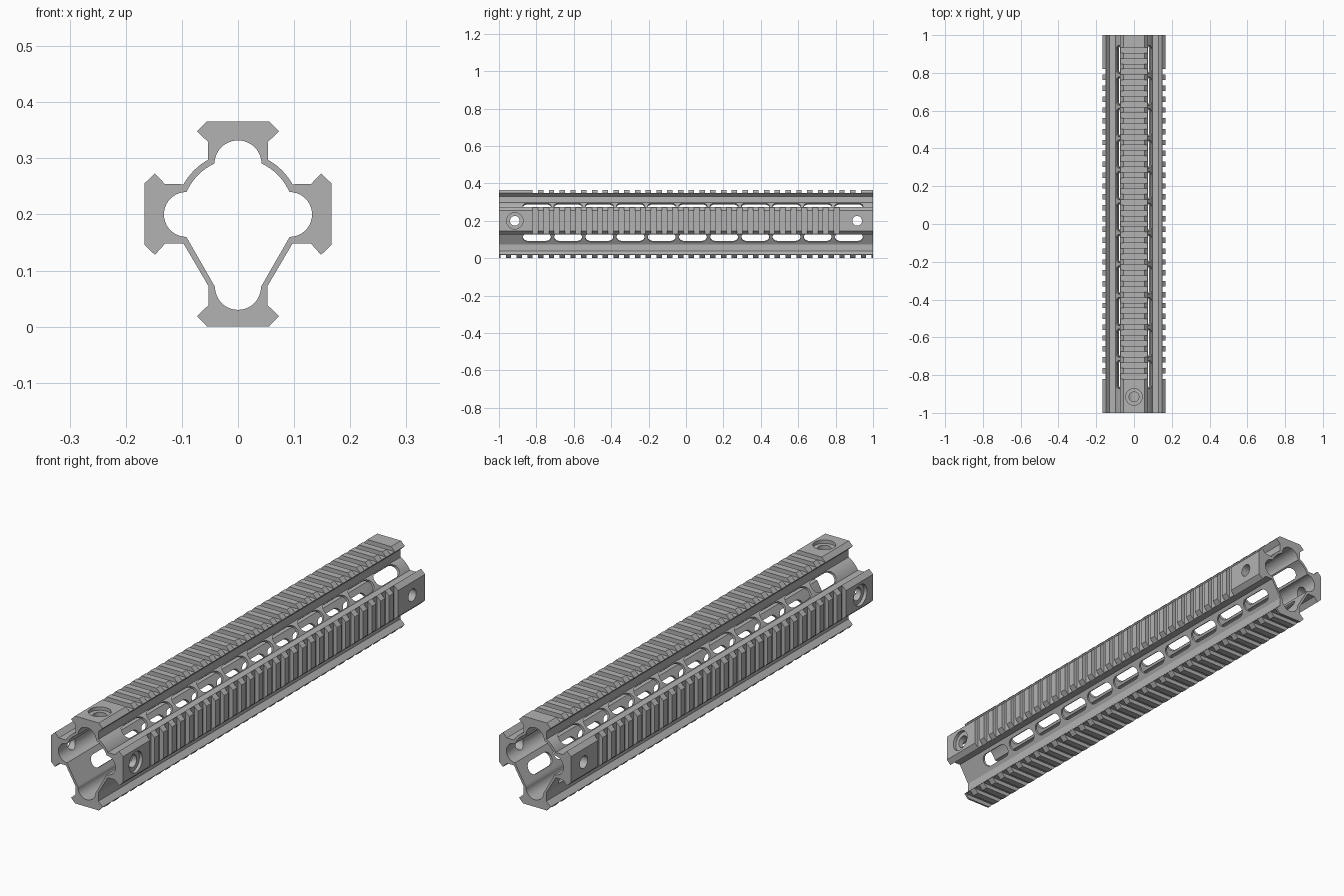
import bpy, bmesh, math
from mathutils import Matrix, Vector

if "Cube" in bpy.data.objects:
    bpy.data.objects.remove(bpy.data.objects["Cube"])

CZ = 0.2          # bore axis height
PITCH = 0.0575    # rail tooth spacing
GROOVE = 0.029    # rail groove width
DEPTH = 0.017     # rail groove depth


def arc(cx, cz, r, a0, a1, n):
    """Points on an arc, angles in degrees from +x."""
    out = []
    for i in range(n + 1):
        a = math.radians(a0 + (a1 - a0) * i / n)
        out.append((cx + r * math.cos(a), cz + r * math.sin(a)))
    return out


def mirrored(half):
    """Close a right-half profile by reflecting it across x = 0."""
    return half + [(-x, z) for x, z in reversed(half) if abs(x) > 1e-5]


def prism(bm, pts, y0, y1, matrix=Matrix()):
    """Extrude a closed (x, z) outline along y."""
    a = [bm.verts.new(matrix @ Vector((x, y0, z))) for x, z in pts]
    b = [bm.verts.new(matrix @ Vector((x, y1, z))) for x, z in pts]
    bm.faces.new(a)
    bm.faces.new(b[::-1])
    for i in range(len(pts)):
        j = (i + 1) % len(pts)
        bm.faces.new((a[i], b[i], b[j], a[j]))


def make_object(name, bm):
    bmesh.ops.recalc_face_normals(bm, faces=bm.faces)
    mesh = bpy.data.meshes.new(name)
    bm.to_mesh(mesh)
    bm.free()
    obj = bpy.data.objects.new(name, mesh)
    bpy.context.collection.objects.link(obj)
    return obj


def cut(target, name, bm):
    """Subtract a temporary cutter from the target."""
    cutter = make_object(name, bm)
    cutter.hide_render = True
    mod = target.modifiers.new(name, 'BOOLEAN')
    mod.operation, mod.solver, mod.object = 'DIFFERENCE', 'EXACT', cutter
    bpy.context.view_layer.update()
    graph = bpy.context.evaluated_depsgraph_get()
    mesh = bpy.data.meshes.new_from_object(target.evaluated_get(graph))
    target.modifiers.clear()
    target.data = mesh
    bpy.data.objects.remove(cutter)


# Outer profile: four rails joined by a curved top and tapered lower walls
outer = [(0, 0.366), (0.055, 0.366), (0.073, 0.348), (0.053, 0.329)]
outer += arc(0, CZ, 0.111, 61, 29, 8)
outer += [(0.13, 0.254), (0.148, 0.273), (0.167, 0.255),
          (0.167, 0.146), (0.148, 0.128), (0.13, 0.148), (0.097, 0.148),
          (0.053, 0.073), (0.053, 0.038), (0.073, 0.019), (0.055, 0), (0, 0)]

# Bore profile: a round lobe behind each rail
inner = arc(0, 0.29, 0.042, 90, 0, 12) + arc(0, CZ, 0.1, 65, 27, 8)
inner += arc(0.092, CZ, 0.04, 90, -90, 20) + arc(0, 0.071, 0.041, 0, -90, 12)

bm = bmesh.new()
prism(bm, mirrored(outer), -1, 1)
handguard = make_object("rail_handguard", bm)
bm = bmesh.new()
prism(bm, mirrored(inner), -1.1, 1.1)
cut(handguard, "bore_cutter", bm)


# Cross grooves on the rails
def grooves(bm, first, last, size, place):
    for i in range(first, last + 1):
        pos = place(i * PITCH)
        bmesh.ops.create_cube(bm, size=1, matrix=Matrix.Translation(pos) @ Matrix.Diagonal((*size, 1)))


T = 0.1
bm = bmesh.new()
for s in (-1, 1):
    grooves(bm, -14, 14, (T, GROOVE, 0.2),
            lambda y: Vector((s * (0.167 - DEPTH + T / 2), y, CZ)))
grooves(bm, -14, 16, (0.2, GROOVE, T), lambda y: Vector((0, y, 0.366 - DEPTH + T / 2)))
grooves(bm, -17, 17, (0.2, GROOVE, T), lambda y: Vector((0, y, DEPTH - T / 2)))
cut(handguard, "groove_cutter", bm)

# Rounded vent slots through the upper and lower walls, both sides
slot = arc(0.048, 0, 0.027, -90, 90, 10) + arc(-0.048, 0, 0.027, 90, 270, 10)
bm = bmesh.new()
for s in (-1, 1):
    for x, z, tilt in ((0.074, 0.274, 45), (0.0725, 0.113, -31)):
        normal = Vector((s * math.cos(math.radians(tilt)), 0, math.sin(math.radians(tilt))))
        along = Vector((0, 1, 0))
        up = along.cross(normal)
        basis = Matrix((along, normal, up)).transposed().to_4x4()
        for i in range(11):
            spot = Matrix.Translation((s * x, -0.797 + i * 0.1668, z))
            prism(bm, slot, -0.022, 0.022, spot @ basis)
cut(handguard, "slot_cutter", bm)


# Mounting holes: counterbored in front, plain at the rear of the sides
def hole(bm, y, r, start, end, rot):
    prism(bm, arc(0, 0, r, 0, 345, 23), start, end, Matrix.Translation((0, y, CZ)) @ rot)


side = Matrix.Rotation(math.radians(-90), 4, 'Z')
top = Matrix.Rotation(math.radians(90), 4, 'X')
bm = bmesh.new()
hole(bm, -0.915, 0.026, -0.3, 0.3, side)
hole(bm, 0.915, 0.026, -0.3, 0.3, side)
cut(handguard, "side_hole_cutter", bm)
bm = bmesh.new()
hole(bm, -0.915, 0.026, 0.08, 0.3, top)
cut(handguard, "top_hole_cutter", bm)
bm = bmesh.new()
hole(bm, -0.915, 0.044, 0.153, 0.3, side)
hole(bm, -0.915, 0.044, -0.3, -0.153, side)
hole(bm, -0.915, 0.044, 0.152, 0.3, top)
cut(handguard, "counterbore_cutter", bm)

# Finish
grey = bpy.data.materials.new("matte grey")
grey.use_nodes = True
colour = (0.45, 0.45, 0.45, 1)
grey.diffuse_color = colour
grey.node_tree.nodes["Principled BSDF"].inputs["Base Color"].default_value = colour
handguard.data.materials.clear()
handguard.data.materials.append(grey)
for p in handguard.data.polygons:
    p.material_index = 0
bpy.context.view_layer.objects.active = handguard
handguard.select_set(True)
bpy.ops.object.shade_smooth_by_angle(angle=math.radians(30))
